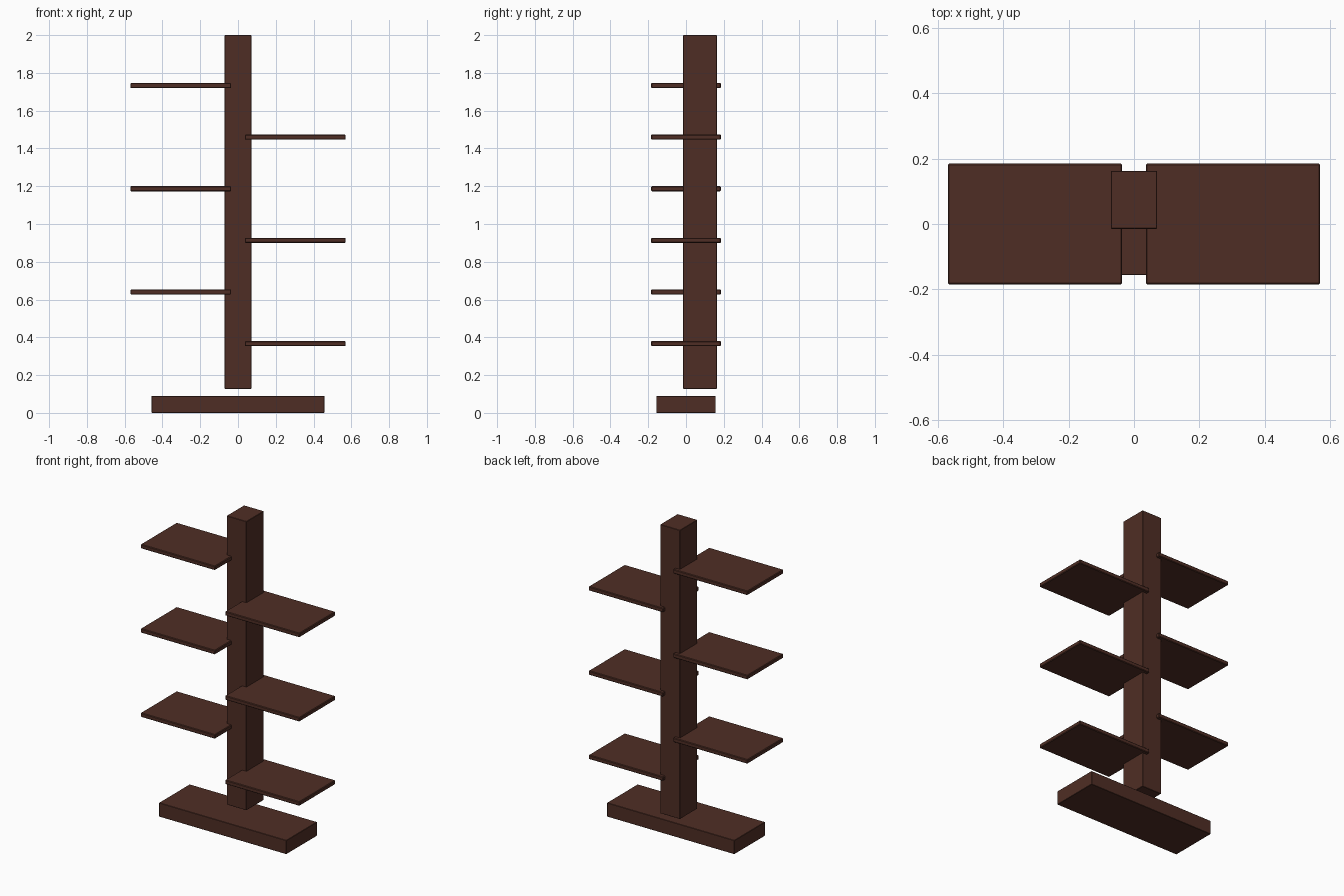
import bpy

cube = bpy.data.objects.get("Cube")
if cube:
    bpy.data.objects.remove(cube, do_unlink=True)


def make_material(name, colour):
    mat = bpy.data.materials.new(name)
    mat.use_nodes = True
    mat.diffuse_color = colour
    mat.node_tree.nodes["Principled BSDF"].inputs["Base Color"].default_value = colour
    return mat


wood = make_material("dark brown wood", (0.078, 0.027, 0.018, 1))


def box(name, low, high, bevel):
    """Axis-aligned box between two corners with slightly eased edges."""
    bpy.ops.mesh.primitive_cube_add(size=1)
    obj = bpy.context.object
    obj.name = name
    obj.location = [(a + b) / 2 for a, b in zip(low, high)]
    obj.scale = [b - a for a, b in zip(low, high)]
    bpy.ops.object.transform_apply(location=False, rotation=False, scale=True)
    obj.data.materials.append(wood)
    mod = obj.modifiers.new("eased edges", "BEVEL")
    mod.width = bevel
    mod.segments = 1
    return obj


# Foot plank and the upright held just above it
box("base", (-0.457, -0.157, 0), (0.457, 0.157, 0.09), 0.002)
box("post", (-0.071, -0.015, 0.127), (0.071, 0.163, 2), 0.002)

# Six shelves alternating left and right up the post
for i in range(6):
    z = 0.367 + i * 0.2732
    left = i % 2 == 0
    x0, x1 = (0.036, 0.57) if left else (-0.57, -0.036)
    box(f"{'left' if left else 'right'}_shelf_{i // 2 + 1}",
        (x0, -0.185, z - 0.0135), (x1, 0.185, z + 0.0135), 0.004)
